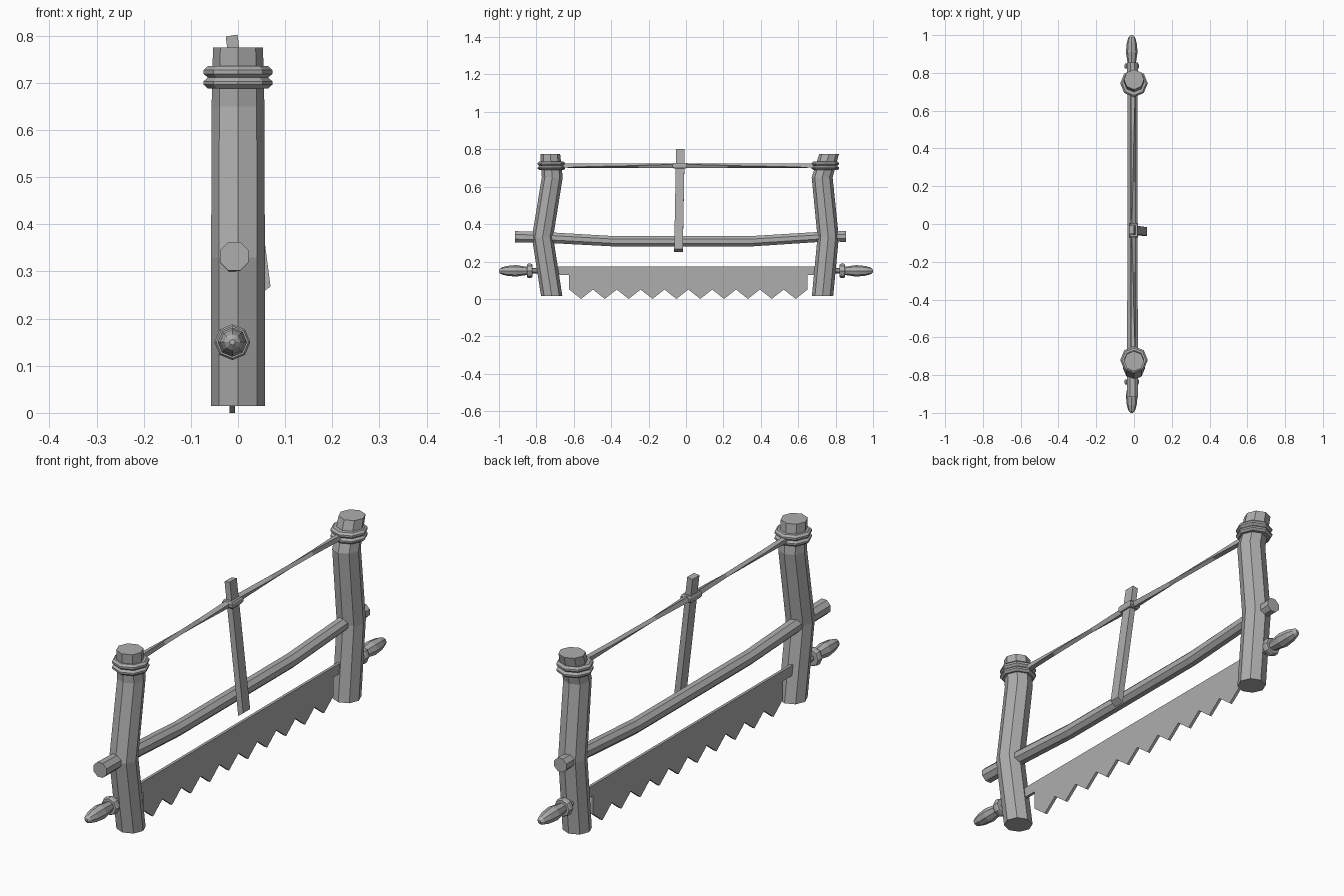
import bpy, bmesh, math
from mathutils import Vector

cube = bpy.data.objects.get("Cube")
if cube:
    bpy.data.objects.remove(cube, do_unlink=True)

GREY = (0.42, 0.42, 0.42, 1.0)
mat = bpy.data.materials.new("plain grey")
mat.use_nodes = True
mat.diffuse_color = GREY
bsdf = next(n for n in mat.node_tree.nodes if n.type == 'BSDF_PRINCIPLED')
bsdf.inputs["Base Color"].default_value = GREY


def finish(name, bm):
    bmesh.ops.recalc_face_normals(bm, faces=bm.faces)
    mesh = bpy.data.meshes.new(name)
    bm.to_mesh(mesh)
    bm.free()
    mesh.materials.append(mat)
    obj = bpy.data.objects.new(name, mesh)
    bpy.context.collection.objects.link(obj)
    return obj


def loft(name, stations, axis='z', sides=8, turn=0.0, twist=0.0):
    """Join regular rings, each given as (x, y, z, radius), and cap the ends."""
    bm = bmesh.new()
    rings = []
    for k, (x, y, z, r) in enumerate(stations):
        ring = []
        for i in range(sides):
            a = math.tau * i / sides + turn + twist * k
            u, v = r * math.cos(a), r * math.sin(a)
            offset = (u, v, 0) if axis == 'z' else (u, 0, v)
            ring.append(bm.verts.new(Vector((x, y, z)) + Vector(offset)))
        rings.append(ring)
    for a, b in zip(rings, rings[1:]):
        for i in range(sides):
            j = (i + 1) % sides
            bm.faces.new((a[i], a[j], b[j], b[i]))
    bm.faces.new(rings[0])
    bm.faces.new(rings[-1])
    return finish(name, bm)


def extrude_outline(name, points, depth):
    """Make a solid from an outline of 3D points pushed along a vector."""
    bm = bmesh.new()
    face = bm.faces.new([bm.verts.new(p) for p in points])
    moved = bmesh.ops.extrude_face_region(bm, geom=[face])['geom']
    verts = [g for g in moved if isinstance(g, bmesh.types.BMVert)]
    bmesh.ops.translate(bm, verts=verts, vec=depth)
    return finish(name, bm)


# Bent end posts
POST_Z = (0.015, 0.33, 0.65, 0.775)
POST_R = (0.057, 0.057, 0.056, 0.053)
for name, path in (("front_post", (-0.718, -0.767, -0.715, -0.726)),
                   ("back_post", (0.73, 0.76, 0.728, 0.765))):
    loft(name, [(0, y, z, r) for y, z, r in zip(path, POST_Z, POST_R)])

# Double cord wraps near the post tops
WRAP = ((0.688, 0.064), (0.696, 0.073), (0.703, 0.073), (0.711, 0.064),
        (0.719, 0.073), (0.727, 0.073), (0.735, 0.064))
for name, y in (("front_cord_wrap", -0.72), ("back_cord_wrap", 0.745)):
    loft(name, [(0, y, z, r) for z, r in WRAP])

# Bowed crossbar passing through both posts
BX = -0.008
loft("crossbar", [(BX, -0.915, 0.332, 0.033), (BX, -0.74, 0.328, 0.031),
                  (BX, -0.4, 0.309, 0.03), (BX, 0.36, 0.309, 0.03),
                  (BX, 0.74, 0.333, 0.029), (BX, 0.855, 0.334, 0.031)],
     axis='y', turn=math.pi / 8)

# Twisted tension cord
CX = -0.004
for name, end in (("front_cord", -0.67), ("back_cord", 0.69)):
    mid = -0.03
    loft(name, [(CX, end + (mid - end) * t, 0.712, r)
                for t, r in ((0, 0.015), (0.27, 0.012), (0.65, 0.012), (1, 0.016))],
         axis='y', sides=4, turn=math.pi / 4, twist=math.pi / 7)

# Leaning toggle stick, resting against the crossbar
stick = extrude_outline("toggle_stick",
                        [(-0.026, -0.058, 0.798), (-0.001, -0.058, 0.802),
                         (0.069, -0.063, 0.268), (0.045, -0.063, 0.25)],
                        (0, 0.046, 0))
for v in stick.data.vertices:
    if v.co.z > 0.5:
        v.co.y += 0.005

# Cord loop around the stick
loft("stick_cord_loop", [(-0.002, -0.033, z, r) for z, r in
                         ((0.698, 0.038), (0.705, 0.045), (0.719, 0.045), (0.726, 0.038))],
     sides=4, turn=math.pi / 4)
loop = bpy.data.objects["stick_cord_loop"]
for v in loop.data.vertices:
    v.co.x = -0.002 + (v.co.x + 0.002) * 0.75
    v.co.y = -0.033 + (v.co.y + 0.033) * 1.2

# Toothed blade with narrow tangs running into the posts
START, PITCH, TEETH = -0.625, 0.1275, 10
END = START + PITCH * TEETH
edge = [(START, 0.05)]
for i in range(TEETH):
    edge += [(START + PITCH * (i + 0.5), 0.0), (START + PITCH * (i + 1), 0.05)]
outline = ([(-0.74, 0.172), (-0.74, 0.128), (START, 0.128)] + edge +
           [(END, 0.128), (0.74, 0.128), (0.74, 0.172)])
extrude_outline("saw_blade", [(-0.018, y, z) for y, z in outline], (0.012, 0, 0))

# Turned handles with collars and pins
HX, HZ = -0.012, 0.15
HANDLE = ((0.845, 0.022), (0.865, 0.024), (0.91, 0.031), (0.96, 0.026), (0.99, 0.017), (1.0, 0.006))
COLLAR = ((0.822, 0.034), (0.828, 0.038), (0.844, 0.038), (0.85, 0.034))
PIN = ((0.74, 0.014), (0.825, 0.014))
for side, s in (("front", -1), ("back", 1)):
    for part, profile in (("handle", HANDLE), ("collar", COLLAR), ("pin", PIN)):
        loft(f"{side}_{part}", [(HX, s * y, HZ, r) for y, r in profile], axis='y')
